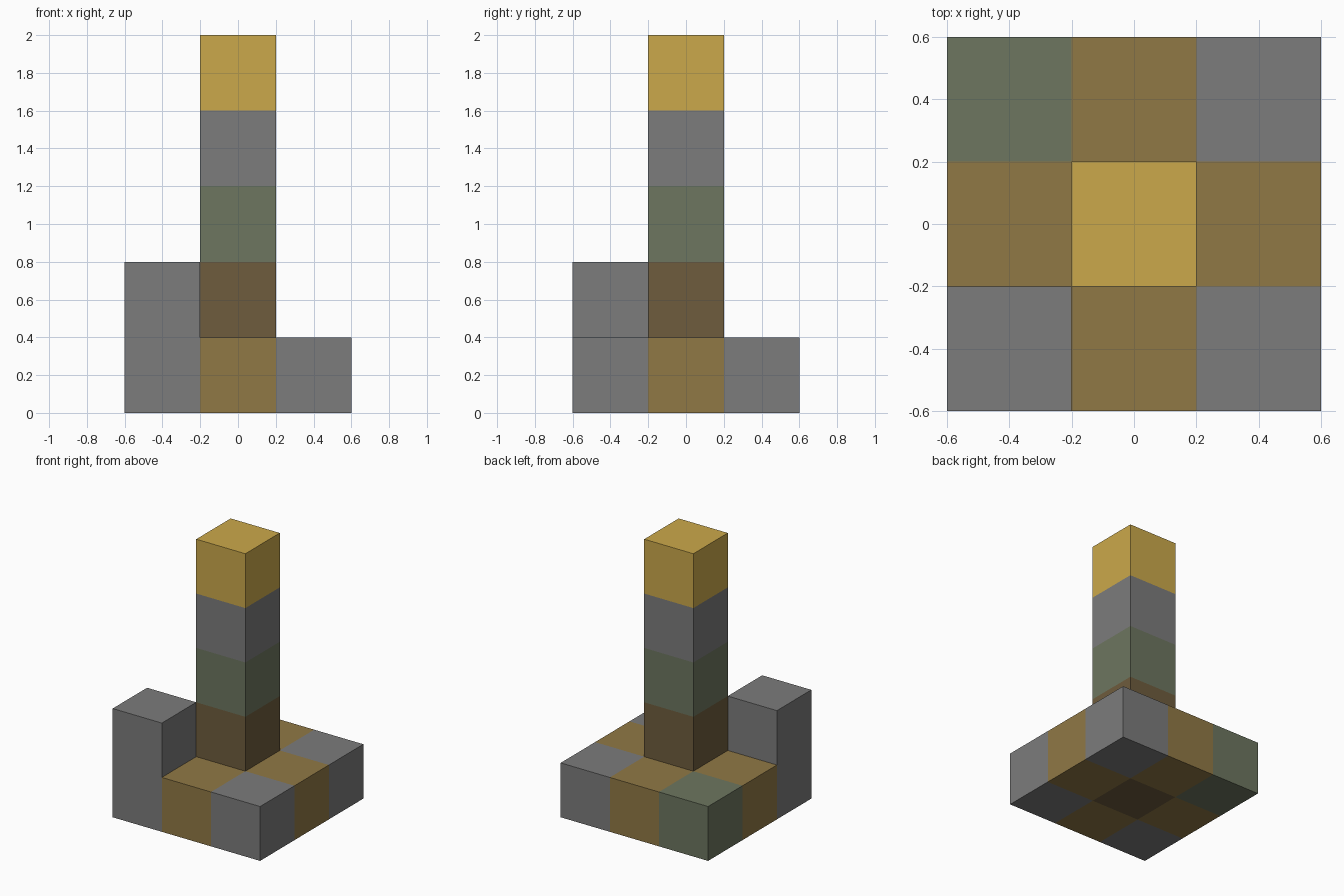
import bpy

default = bpy.data.objects.get("Cube")
if default:
    bpy.data.objects.remove(default, do_unlink=True)

U = 0.4  # side of one block


def material(name, rgb):
    mat = bpy.data.materials.new(name)
    mat.use_nodes = True
    color = (*rgb, 1)
    mat.diffuse_color = color
    mat.node_tree.nodes["Principled BSDF"].inputs["Base Color"].default_value = color
    return mat


gray = material("stone gray", (0.20, 0.20, 0.20))
tan = material("tan brown", (0.28, 0.19, 0.06))
dark = material("dark brown", (0.156, 0.107, 0.047))
green = material("moss green", (0.153, 0.181, 0.115))
gold = material("gold", (0.60, 0.397, 0.07))


def block(name, col, row, level, mat, height=1):
    """Add a block at a grid cell, resting on the given level."""
    bpy.ops.mesh.primitive_cube_add(
        size=1, location=(col * U, row * U, (level + height / 2) * U))
    obj = bpy.context.object
    obj.name = name
    obj.scale = (U, U, height * U)
    bpy.ops.object.transform_apply(location=False, rotation=False, scale=True)
    obj.data.materials.append(mat)


# Base: four tan arms between the corner blocks
for name, col, row in (("front", 0, -1), ("back", 0, 1),
                       ("left", 1, 0), ("right", -1, 0)):
    block(name + "_arm", col, row, 0, tan)

# Corner blocks, one of them raised and one mossy
block("front_left_corner", 1, -1, 0, gray)
block("back_left_corner", 1, 1, 0, gray)
block("back_right_corner", -1, 1, 0, green)
block("front_right_tall_corner", -1, -1, 0, gray, height=2)

# Central tower, from the ground up
block("tower_foot", 0, 0, 0, dark, height=2)
for level, (name, mat) in enumerate(
        (("tower_lower", green), ("tower_upper", gray), ("tower_top", gold)), 2):
    block(name, 0, 0, level, mat)
